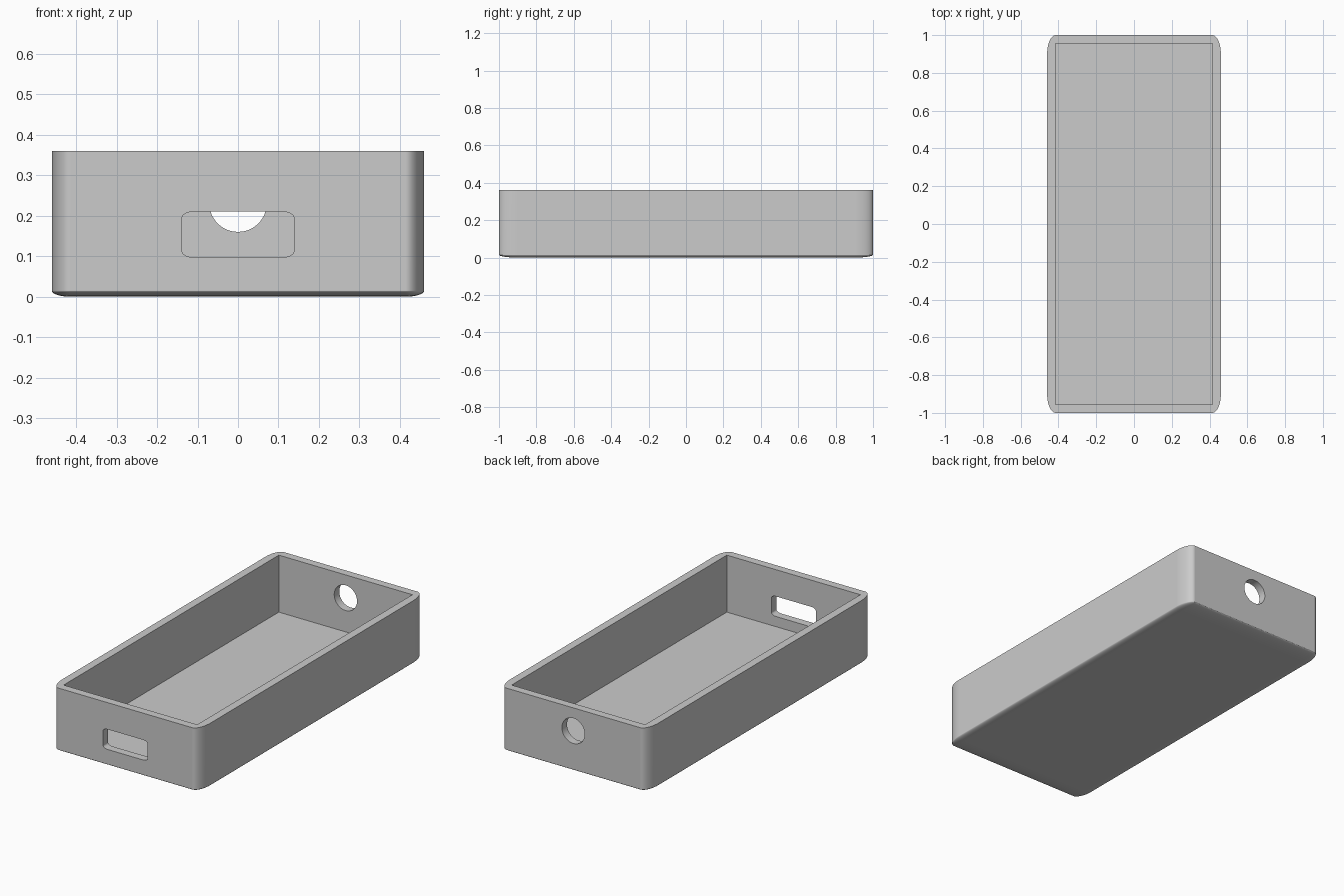
import bpy, bmesh, math
from mathutils import Vector, Matrix

cube = bpy.data.objects.get("Cube")
if cube:
    bpy.data.objects.remove(cube, do_unlink=True)

grey = bpy.data.materials.new("light grey")
grey.use_nodes = True
colour = (0.6, 0.6, 0.6, 1)
grey.diffuse_color = colour
grey.node_tree.nodes["Principled BSDF"].inputs["Base Color"].default_value = colour


def add_object(name, bm):
    mesh = bpy.data.meshes.new(name)
    bm.to_mesh(mesh)
    bm.free()
    mesh.materials.append(grey)
    obj = bpy.data.objects.new(name, mesh)
    bpy.context.collection.objects.link(obj)
    return obj


def box(name, low, high, radii=(1, 1, 1), rounded=None, segments=12):
    """Box whose chosen edges get an elliptical rounding with the given radii."""
    low, high, radii = Vector(low), Vector(high), Vector(radii)
    size = high - low
    bm = bmesh.new()
    bmesh.ops.create_cube(bm, size=1)
    # Bevel in a space where the radius is one, then stretch to size
    bmesh.ops.scale(bm, vec=[s / r for s, r in zip(size, radii)], verts=bm.verts)
    if rounded:
        edges = [e for e in bm.edges if rounded(*[v.co for v in e.verts])]
        bmesh.ops.bevel(bm, geom=edges, offset=1, segments=segments,
                        profile=0.5, affect='EDGES')
    bmesh.ops.scale(bm, vec=radii, verts=bm.verts)
    bmesh.ops.translate(bm, vec=(low + high) / 2, verts=bm.verts)
    return add_object(name, bm)


def cut(target, cutter):
    cutter.hide_render = True
    mod = target.modifiers.new("cut", 'BOOLEAN')
    mod.operation = 'DIFFERENCE'
    mod.solver = 'EXACT'
    mod.object = cutter
    bpy.context.view_layer.objects.active = target
    bpy.ops.object.modifier_apply(modifier=mod.name)
    bpy.data.objects.remove(cutter, do_unlink=True)


# Tray shell: rounded everywhere except along the flat rim
tray = box("tray", (-0.46, -1, 0), (0.46, 1, 0.36), (0.046, 0.1, 0.015),
           lambda a, b: min(a.z, b.z) < 0)

# Square-cornered cavity
cut(tray, box("cavity_cutter", (-0.415, -0.955, 0.04), (0.415, 0.955, 0.5)))

# Rounded slot through the front wall
cut(tray, box("slot_cutter", (-0.138, -1.1, 0.097), (0.138, -0.85, 0.21),
              (0.03, 0.1, 0.015), lambda a, b: abs(a.y - b.y) > 0.1))

# Round hole through the back wall
bm = bmesh.new()
bmesh.ops.create_cone(bm, cap_ends=True, segments=48, radius1=0.071, radius2=0.071,
                      depth=0.3, matrix=Matrix.Translation((0, 1, 0.231))
                      @ Matrix.Rotation(math.pi / 2, 4, 'X'))
cut(tray, add_object("hole_cutter", bm))

# Smooth rounding, crisp rims
bpy.ops.object.select_all(action='DESELECT')
tray.select_set(True)
bpy.context.view_layer.objects.active = tray
bpy.ops.object.shade_smooth_by_angle(angle=math.radians(30))
weighted = tray.modifiers.new("flat_walls", 'WEIGHTED_NORMAL')
weighted.keep_sharp = True
